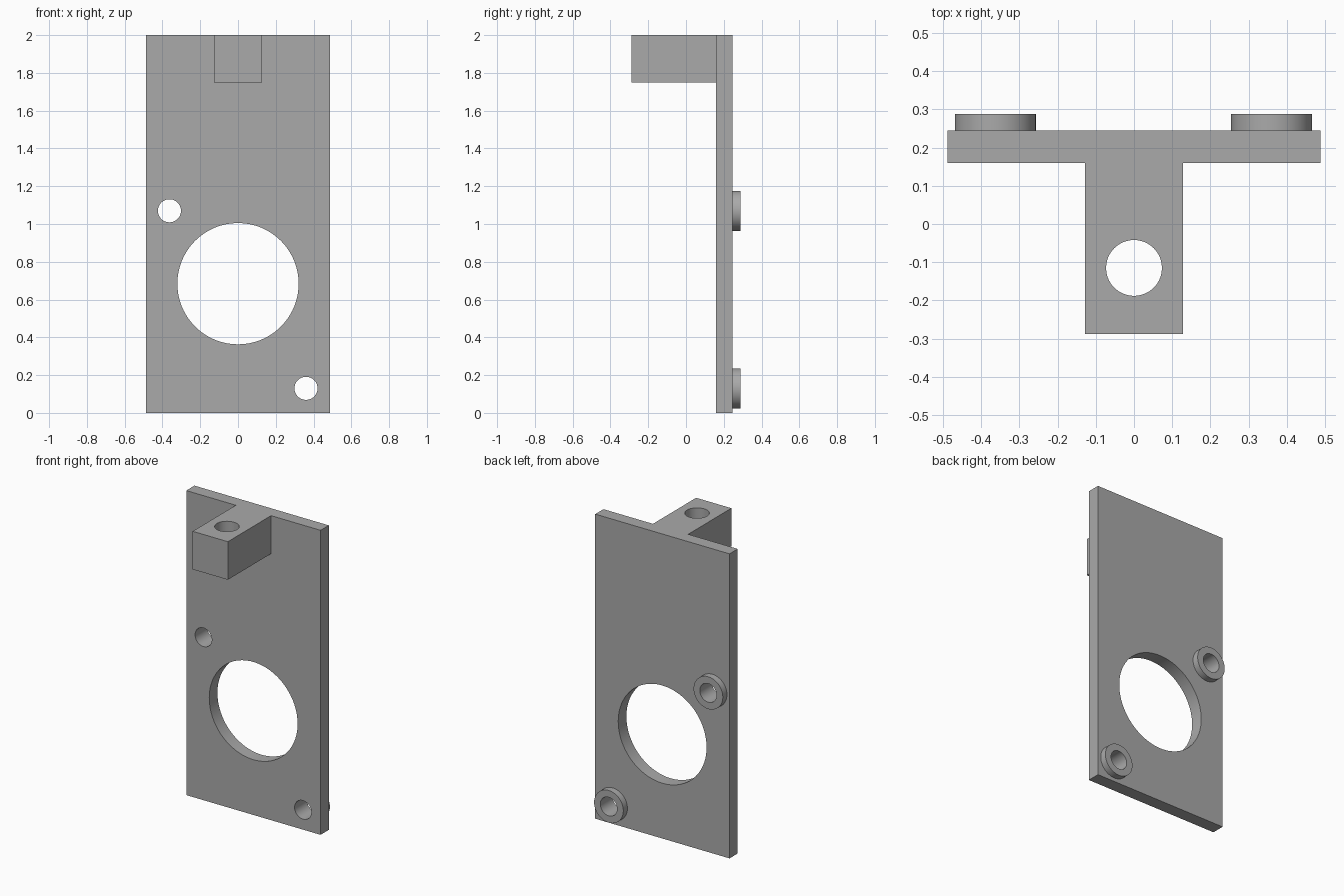
import bpy
import math
from mathutils import Matrix, Vector

cube = bpy.data.objects.get("Cube")
if cube:
    bpy.data.objects.remove(cube, do_unlink=True)

grey = bpy.data.materials.new("plain_grey")
grey.use_nodes = True
colour = (0.4, 0.4, 0.4, 1)
grey.diffuse_color = colour
grey.node_tree.nodes["Principled BSDF"].inputs["Base Color"].default_value = colour


def box(name, low, high):
    low, high = Vector(low), Vector(high)
    bpy.ops.mesh.primitive_cube_add(size=1)
    ob = bpy.context.object
    ob.name = name
    ob.data.transform(Matrix.Translation((low + high) / 2) @ Matrix.Diagonal((*(high - low), 1)))
    ob.data.materials.append(grey)
    return ob


def cylinder(name, radius, start, end):
    start, end = Vector(start), Vector(end)
    axis = end - start
    bpy.ops.mesh.primitive_cylinder_add(vertices=96, radius=radius, depth=axis.length)
    ob = bpy.context.object
    ob.name = name
    turn = Vector((0, 0, 1)).rotation_difference(axis).to_matrix().to_4x4()
    ob.data.transform(Matrix.Translation((start + end) / 2) @ turn)
    ob.data.materials.append(grey)
    return ob


def combine(target, tool, operation):
    mod = target.modifiers.new(operation.lower(), 'BOOLEAN')
    mod.operation = operation
    mod.solver = 'EXACT'
    mod.object = tool
    bpy.context.view_layer.objects.active = target
    bpy.ops.object.modifier_apply(modifier=mod.name)
    bpy.data.objects.remove(tool, do_unlink=True)


FRONT, BACK, BOSS_END = 0.16, 0.245, 0.288
screw_points = [(-0.363, 1.07), (0.36, 0.13)]

# Upright plate with a forward arm at the top
bracket = box("mounting_bracket", (-0.488, FRONT, 0), (0.488, BACK, 2))
combine(bracket, box("arm", (-0.128, -0.288, 1.75), (0.128, 0.2, 2)), 'UNION')

# Round bosses on the back
for x, z in screw_points:
    combine(bracket, cylinder("boss", 0.106, (x, 0.2, z), (x, BOSS_END, z)), 'UNION')

# Screw holes through plate and bosses
for x, z in screw_points:
    combine(bracket, cylinder("screw_hole", 0.061, (x, 0, z), (x, 0.4, z)), 'DIFFERENCE')

# Large opening in the plate, and the vertical hole in the arm
combine(bracket, cylinder("opening", 0.321, (0, 0, 0.684), (0, 0.4, 0.684)), 'DIFFERENCE')
combine(bracket, cylinder("arm_hole", 0.073, (0, -0.115, 1.6), (0, -0.115, 2.2)), 'DIFFERENCE')

# Smooth round walls, sharp edges elsewhere
bpy.ops.object.select_all(action='DESELECT')
bracket.select_set(True)
bpy.context.view_layer.objects.active = bracket
bpy.ops.object.shade_smooth_by_angle(angle=math.radians(30))
